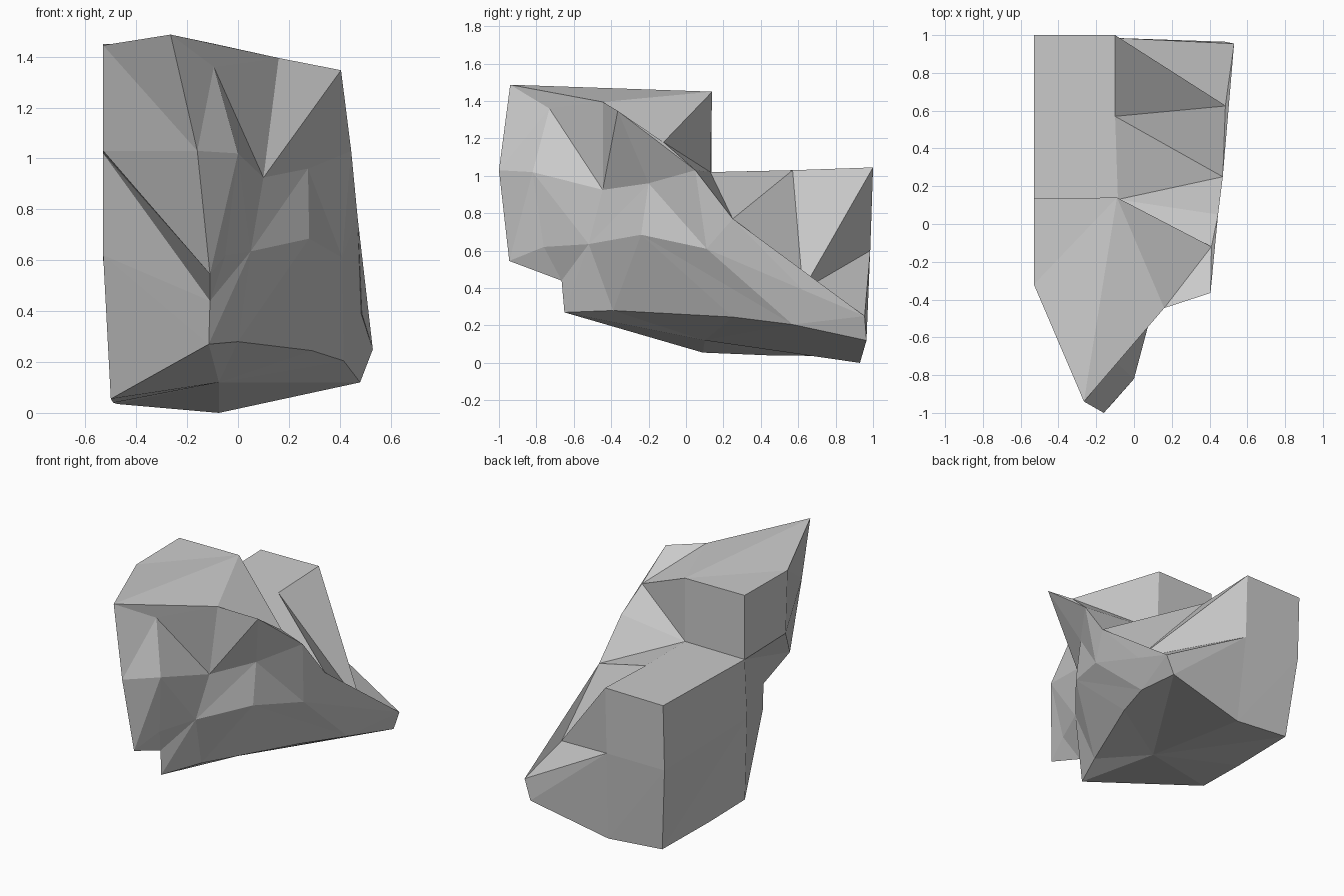
import bpy, bmesh

if "Cube" in bpy.data.objects:
    bpy.data.objects.remove(bpy.data.objects["Cube"])

bm = bmesh.new()
cache = {}


def vert(p):
    if p not in cache:
        cache[p] = bm.verts.new(p)
    return cache[p]


def face(*pts):
    bm.faces.new([vert(p) for p in pts])


def fan(hub, ring):
    for a, b in zip(ring, ring[1:]):
        face(hub, a, b)


def strip(up, low, cuts):
    """Loft two profiles; each cut says which way a cell's diagonal runs."""
    for i, c in enumerate(cuts):
        a, b, d, e = up[i], up[i + 1], low[i], low[i + 1]
        if c == "/":
            face(a, d, b)
            face(b, d, e)
        else:
            face(a, d, e)
            face(a, e, b)


# Cliff profiles, running from the front nose along the right side to the back
tip = (.53, .955, .25)
nose = (-.11, -.945, .545)
cheek = (-.05, -.76, .62)
base = [(-.115, -.65, .27), (0, -.39, .28), (.29, .25, .245),
        (.415, .57, .205), (.48, .965, .12)]
foot = [(-.11, -.665, .44), (.05, -.52, .635), (.28, -.24, .685),
        (.41, .11, .61), tip]
ledge = [(-.16, -1, 1.03), (0, -.82, 1.02), (.1, -.445, .925),
         (.275, -.2, .96), (.445, .05, 1.03), (.47, .25, .77)]
crest = [(-.265, -.94, 1.487), (-.095, -.73, 1.36), (.16, -.445, 1.395),
         (.405, -.365, 1.347), (.41, -.12, 1.18)]

# Right-hand cliff face
strip(foot, base, "//\\\\"[:3] + "/")
strip(ledge, [nose, cheek] + foot[1:], "/\\/\\/")
strip(crest, ledge[:5], "/\\/\\")
fan(foot[0], [nose, cheek, foot[1]])

# Upper block: top, rear wall, left wall and front-left facets
rear_l, rear_r = (-.53, .135, 1.45), (-.09, .14, 1.45)
step_l, step_r = (-.53, .135, 1.02), (-.085, .13, 1.02)
side_t, side_b = (-.53, -.32, 1.445), (-.53, -.3, 1.03)
fan(rear_r, [rear_l, side_t, crest[0], crest[2], crest[4]])
face(*crest[:3])
face(*crest[2:])
face(rear_l, rear_r, step_r, step_l)
fan(step_r, [rear_r, crest[4], ledge[4], ledge[5]])
face(side_t, side_b, step_l, rear_l)
fan(ledge[0], [crest[0], side_t, side_b, nose])

# Overhang under the nose
fan(step_l, [side_b, nose, foot[0]])

# Lower block: plateau and notched right edge
back_l, back_r = (-.53, 1, 1.04), (-.1, 1, 1.045)
mid_l, mid_r = (-.53, .985, .6), (-.1, .985, .6)
plateau = (-.1, .57, 1.03)
notch = (.487, .625, .39)
face(step_l, step_r, plateau, back_r, back_l)
face(step_r, ledge[5], plateau)
fan(notch, [tip, ledge[5], plateau, back_r, mid_r, tip][1:])
face(notch, tip, ledge[5])

# Lower block: back, left wall and front-left facets
low_r, low_l = (-.075, .93, 0), (-.475, .93, .035)
low_m, low_f = (-.49, .45, .04), (-.5, .09, .055)
side_m = (-.53, .11, .62)
face(back_l, back_r, mid_r, mid_l)
fan(mid_r, [mid_l, low_r, base[4], tip])
face(mid_l, low_l, low_r)
fan(side_m, [step_l, back_l, mid_l, low_l, low_m, low_f, base[0],
             foot[0], step_l])

# Underside
fan((-.075, .1, .12), base + [low_r, low_l, low_m, low_f, base[0]])

bmesh.ops.recalc_face_normals(bm, faces=bm.faces)
mesh = bpy.data.meshes.new("cliff_rock")
bm.to_mesh(mesh)
bm.free()
rock = bpy.data.objects.new("cliff_rock", mesh)
bpy.context.collection.objects.link(rock)
